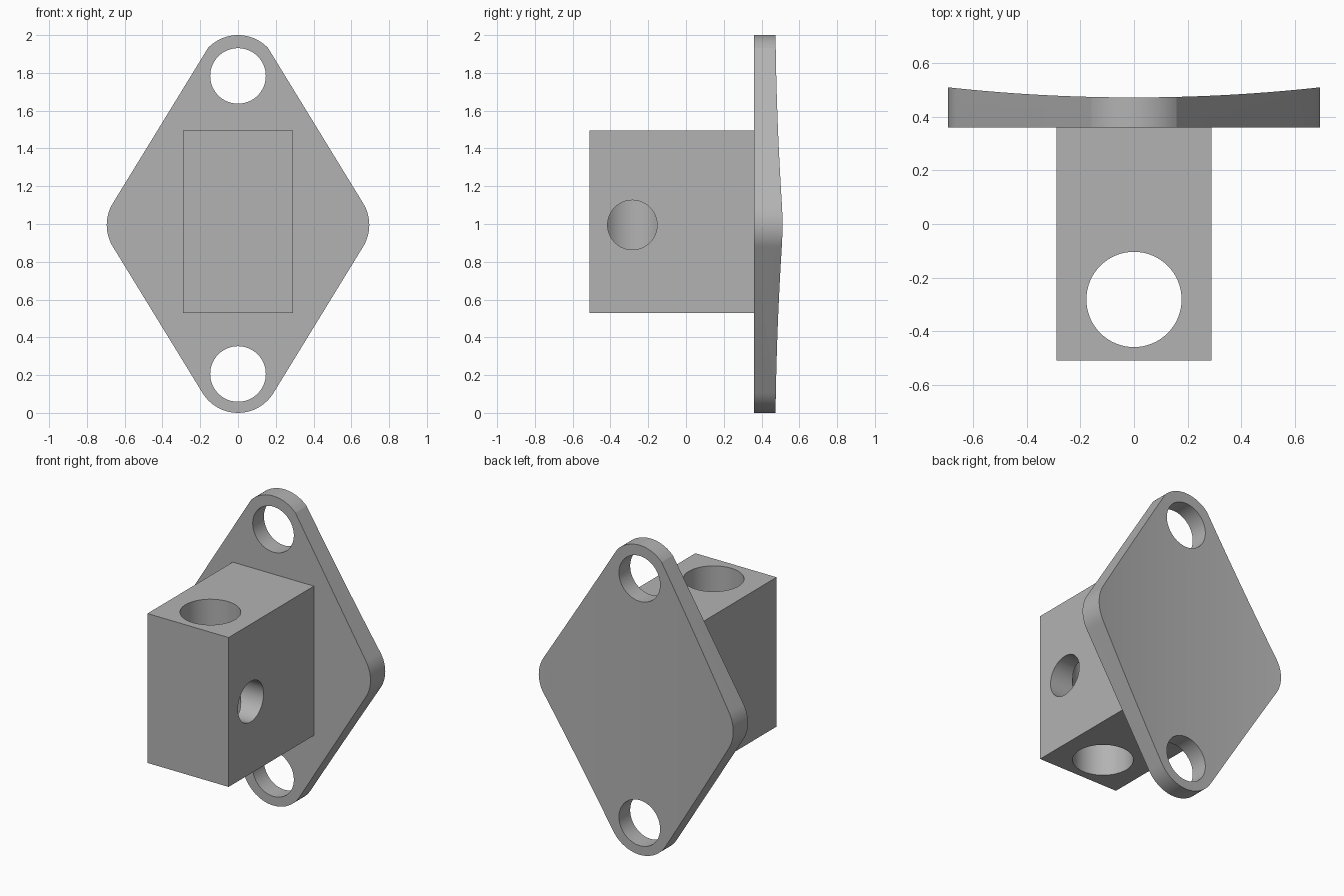
import bpy
import bmesh
from math import sin, cos, radians, pi
from mathutils import Vector

if "Cube" in bpy.data.objects:
    bpy.data.objects.remove(bpy.data.objects["Cube"], do_unlink=True)

# One plain metal colour
metal = bpy.data.materials.new("grey_metal")
metal.use_nodes = True
GREY = (0.45, 0.45, 0.45, 1)
metal.diffuse_color = GREY
metal.node_tree.nodes["Principled BSDF"].inputs["Base Color"].default_value = GREY


def prism(name, points, direction):
    """Extrude a closed 3D outline along a direction."""
    bm = bmesh.new()
    face = bm.faces.new([bm.verts.new(p) for p in points])
    moved = bmesh.ops.extrude_face_region(bm, geom=[face])["geom"]
    bmesh.ops.translate(bm, vec=Vector(direction),
                        verts=[v for v in moved if isinstance(v, bmesh.types.BMVert)])
    # the source face remains as the closing cap
    if not face.is_valid or len(face.edges[0].link_faces) < 2:
        bm.faces.new(bm.verts[:len(points)])
    bmesh.ops.recalc_face_normals(bm, faces=bm.faces[:])
    mesh = bpy.data.meshes.new(name)
    bm.to_mesh(mesh)
    bm.free()
    mesh.materials.append(metal)
    obj = bpy.data.objects.new(name, mesh)
    bpy.context.collection.objects.link(obj)
    return obj


def arc(cx, cz, r, start, end, steps=20):
    angles = [radians(start + (end - start) * i / steps) for i in range(steps + 1)]
    return [(cx + r * cos(a), cz + r * sin(a)) for a in angles]


def drill(name, r, location, rotation, depth):
    bpy.ops.mesh.primitive_cylinder_add(vertices=64, radius=r, depth=depth,
                                        location=location, rotation=rotation)
    bpy.context.object.name = name
    return bpy.context.object


def cut(target, cutter):
    cutter.hide_render = True
    mod = target.modifiers.new("cut", "BOOLEAN")
    mod.operation = "DIFFERENCE"
    mod.solver = "EXACT"
    mod.object = cutter
    bpy.context.view_layer.objects.active = target
    bpy.ops.object.modifier_apply(modifier=mod.name)
    bpy.data.objects.remove(cutter, do_unlink=True)


# Diamond flange with rounded corners
FRONT, BACK, R = 0.36, 0.473, 0.22
outline = (arc(0.475, 0.995, R, -31.5, 31.5) + arc(0, 1.78, R, 44, 136)
           + arc(-0.475, 0.995, R, 148.5, 211.5) + arc(0, R, R, 211.5, 328.5))
flange = prism("flange_plate", [(x, FRONT, z) for x, z in outline], (0, 0.3, 0))

# Shallow hollow across the back of the flange
xs = [-0.8 + 0.05 * i for i in range(33)]
hollow = [(x, BACK + 0.078 * x * x, -0.2) for x in xs] + [(0.8, 0.9, -0.2), (-0.8, 0.9, -0.2)]
cut(flange, prism("hollow_cutter", hollow, (0, 0, 2.4)))

# Two bolt holes
for z in (0.206, 1.784):
    cut(flange, drill("bolt_hole_cutter", 0.147, (0, 0.4, z), (pi / 2, 0, 0), 1))

# Block with a vertical bore and a side hole that opens into it
block = prism("socket_block", [(-0.29, -0.51, 0.53), (0.29, -0.51, 0.53),
                               (0.29, FRONT, 0.53), (-0.29, FRONT, 0.53)], (0, 0, 0.965))
cut(block, drill("bore_cutter", 0.178, (0, -0.282, 1), (0, 0, 0), 2))
cut(block, drill("side_hole_cutter", 0.131, (0.25, -0.284, 0.995), (0, pi / 2, 0), 0.5))

# Smooth curved walls, keep edges sharp
bpy.ops.object.select_all(action="DESELECT")
for obj in (flange, block):
    obj.select_set(True)
bpy.context.view_layer.objects.active = flange
bpy.ops.object.shade_smooth_by_angle(angle=radians(12))
